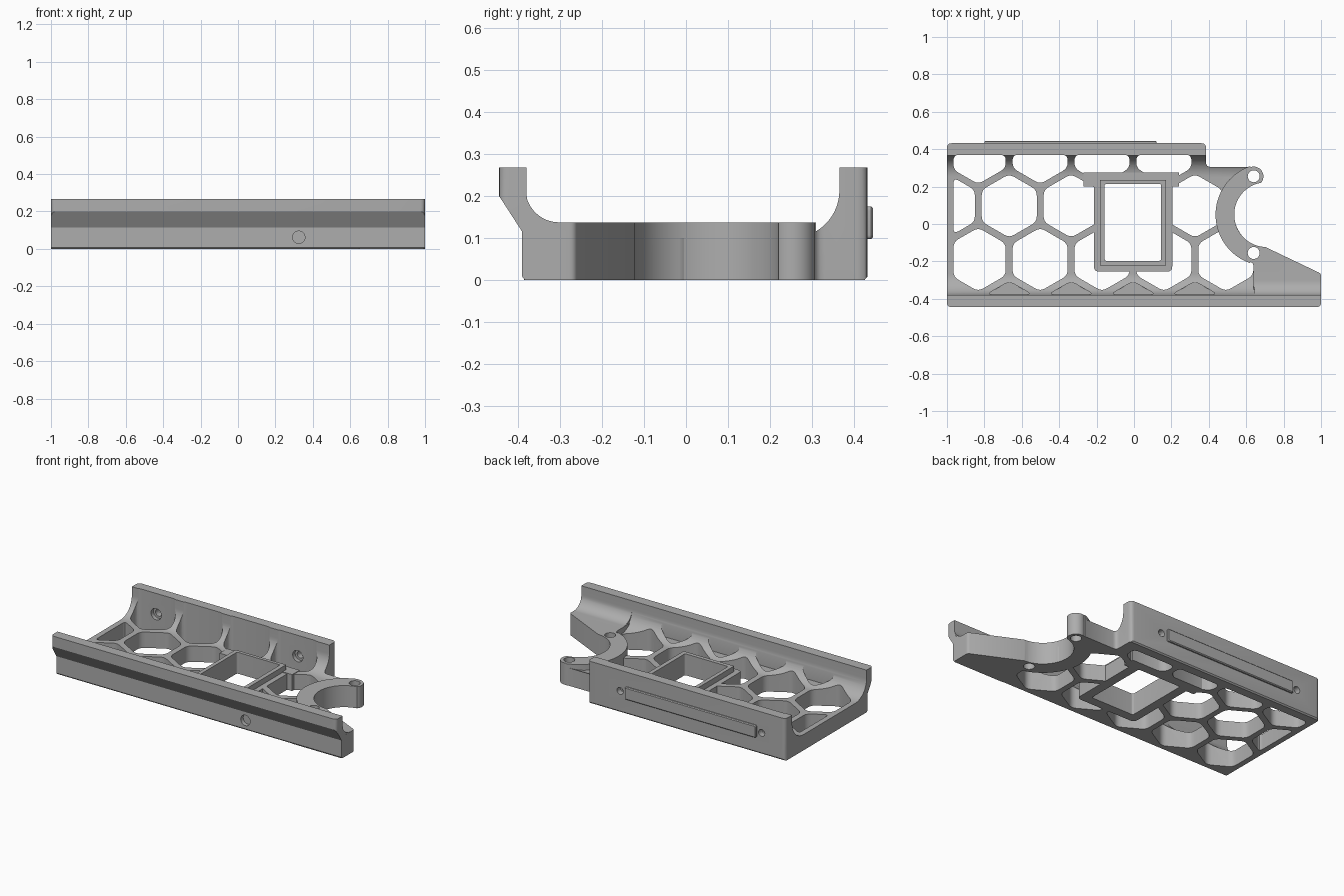
import bpy, bmesh, math
from mathutils import Vector

cube = bpy.data.objects.get("Cube")
if cube:
    bpy.data.objects.remove(cube, do_unlink=True)

mat = bpy.data.materials.new("plain_grey")
mat.use_nodes = True
GREY = (0.42, 0.42, 0.42, 1)
mat.diffuse_color = GREY
mat.node_tree.nodes["Principled BSDF"].inputs["Base Color"].default_value = GREY

AXES = {"x": lambda u, v, w: (w, u, v),
        "y": lambda u, v, w: (u, w, v),
        "z": lambda u, v, w: (u, v, w)}


def prism(name, polys, lo, hi, axis="z"):
    """Extrude one or more flat outlines along an axis."""
    bm = bmesh.new()
    for poly in polys:
        rings = [[bm.verts.new(AXES[axis](u, v, w)) for u, v in poly] for w in (lo, hi)]
        bm.faces.new(rings[0])
        bm.faces.new(rings[1])
        n = len(poly)
        for i in range(n):
            j = (i + 1) % n
            bm.faces.new((rings[0][i], rings[0][j], rings[1][j], rings[1][i]))
    bmesh.ops.recalc_face_normals(bm, faces=bm.faces)
    mesh = bpy.data.meshes.new(name)
    bm.to_mesh(mesh)
    bm.free()
    mesh.materials.append(mat)
    ob = bpy.data.objects.new(name, mesh)
    bpy.context.collection.objects.link(ob)
    return ob


def arc(cx, cy, r, a, b, n=16):
    angles = [math.radians(a + (b - a) * i / n) for i in range(n + 1)]
    return [(cx + r * math.cos(t), cy + r * math.sin(t)) for t in angles]


def circle(cx, cy, r, n=32):
    return arc(cx, cy, r, 0, 360, n)[:-1]


def rect(x0, x1, y0, y1):
    return [(x0, y0), (x1, y0), (x1, y1), (x0, y1)]


def rounded(poly, r, n=4):
    pts = [Vector(p) for p in poly]
    out = []
    for i, p in enumerate(pts):
        ends = []
        for q in (pts[i - 1], pts[(i + 1) % len(pts)]):
            d = q - p
            ends.append(p + d.normalized() * min(r, d.length * 0.45))
        for k in range(n + 1):
            t = k / n
            out.append(tuple(ends[0] * (1 - t) ** 2 + p * 2 * t * (1 - t) + ends[1] * t * t))
    return out


def clip(poly, axis, limit, sign):
    """Keep the part of a convex outline on one side of a line."""
    out = []
    for i, q in enumerate(poly):
        p = poly[i - 1]
        a, b = sign * (limit - p[axis]), sign * (limit - q[axis])
        if a * b < 0:
            t = a / (a - b)
            out.append((p[0] + (q[0] - p[0]) * t, p[1] + (q[1] - p[1]) * t))
        if b >= 0:
            out.append(q)
    return out


def combine(target, tool, operation):
    mod = target.modifiers.new(operation, "BOOLEAN")
    mod.operation = operation
    mod.solver = "EXACT"
    mod.object = tool
    bpy.context.view_layer.objects.active = target
    bpy.ops.object.modifier_apply(modifier=mod.name)
    bpy.data.objects.remove(tool, do_unlink=True)


# Tray: channel section run lengthways, trimmed to its plan outline
FLOOR, RIM, TOP, R = 0.10, 0.137, 0.267, 0.113
section = [(-0.383, 0), (-0.39, 0.008), (-0.39, 0.115), (-0.445, 0.2), (-0.445, TOP), (-0.38, TOP)]
section += arc(-0.38 + R, FLOOR + R, R, 180, 270)
section += arc(0.365 - R, FLOOR + R, R, 270, 360)
section += [(0.365, TOP), (0.432, TOP), (0.432, 0.008), (0.425, 0)]
tray = prism("tray", [section], -1.05, 1.05, "x")
outline = [(-1, -0.445), (1, -0.445), (1, -0.265), (0.66, -0.105), (0.48, 0.05), (0.64, 0.305),
           (0.385, 0.305), (0.385, 0.432), (-1, 0.432)]
combine(tray, prism("plan", [rounded(outline, 0.025)], -0.1, 0.5), "INTERSECT")

# Honeycomb openings, kept clear of the walls and the end bar
PITCH, HEX_R = 0.331, 0.17


def hexes(y, first, count):
    cells = []
    for i in range(count):
        x = first + i * PITCH
        cell = arc(x, y, HEX_R, 30, 390, 6)[:-1]
        for axis, limit, sign in ((0, -0.965, -1), (1, 0.37, 1), (1, -0.376, -1)):
            cell = clip(cell, axis, limit, sign)
        cells.append(rounded(cell, 0.03))
    return cells


row_gap = PITCH * math.sqrt(3) / 2
mid = 0.097
through = hexes(mid, -0.998, 5) + hexes(mid - row_gap, -0.833, 5) + hexes(mid + row_gap, -0.833, 4)
combine(tray, prism("hex_cutter", through, -0.1, 0.5), "DIFFERENCE")
pockets = hexes(mid - 2 * row_gap, -0.667, 4)
combine(tray, prism("pocket_cutter", pockets, FLOOR + 0.002, 0.2), "DIFFERENCE")

# Pad and raised rim around the rectangular window
pad = rounded(rect(-0.215, 0.205, -0.255, 0.25), 0.03)
combine(tray, prism("pad", [pad], 0, FLOOR), "UNION")
combine(tray, prism("pad_back", [rect(-0.27, 0.24, 0.2, 0.275)], 0, FLOOR + 0.004), "UNION")
combine(tray, prism("window_rim", [rect(-0.182, 0.172, -0.222, 0.236)], 0.02, RIM - 0.002), "UNION")

# Curved clamp with two rounded ears
CX, CY = 0.71, 0.05
clamp = arc(CX, CY, 0.274, 109, 251, 36) + arc(CX, CY, 0.174, 251, 109, 36)
combine(tray, prism("clamp", [clamp], 0, RIM), "UNION")
ears = [(0.64, 0.255), (0.64, -0.155)]
combine(tray, prism("ears", [circle(x, y, 0.052) for x, y in ears], 0, RIM), "UNION")

# Tapered arm and its fillet against the front wall
arm = rounded([(0.64, -0.386), (1, -0.386), (1, -0.265), (0.66, -0.103), (0.61, -0.17), (0.64, -0.22)], 0.012)
combine(tray, prism("arm", [arm], 0, RIM), "UNION")
fillet = [(-0.386, 0.05), (-0.3, 0.05)] + arc(-0.302, 0.217, 0.08, 270, 180)
combine(tray, prism("arm_fillet", [fillet], 0.645, 0.999, "x"), "UNION")

# Clamp bore, window and screw holes
combine(tray, prism("bore", [circle(CX, CY, 0.1735, 64)], -0.1, 0.2), "DIFFERENCE")
window = rounded(rect(-0.157, 0.145, -0.197, 0.215), 0.012)
combine(tray, prism("window", [window], -0.1, 0.5), "DIFFERENCE")
combine(tray, prism("ear_holes", [circle(x, y, 0.032) for x, y in ears], -0.1, 0.5), "DIFFERENCE")
wall_holes = (-0.833, 0.16)
for r, end in ((0.022, 0.5), (0.036, 0.395)):
    cutter = prism("wall_holes", [circle(x, 0.135, r, 24) for x in wall_holes], 0.3, end, "y")
    combine(tray, cutter, "DIFFERENCE")
combine(tray, prism("front_hole", [circle(0.325, 0.062, 0.033)], -0.5, -0.365, "y"), "DIFFERENCE")

# Raised strip on the back wall
strip = prism("back_strip", [rounded(rect(-0.8, 0.12, 0.097, 0.175), 0.01)], 0.425, 0.445, "y")
bevel = strip.modifiers.new("edge", "BEVEL")
bevel.width = 0.005
bevel.segments = 1

for ob in (tray, strip):
    bpy.ops.object.select_all(action="DESELECT")
    ob.select_set(True)
    bpy.context.view_layer.objects.active = ob
    bpy.ops.object.shade_smooth_by_angle(angle=math.radians(30))
